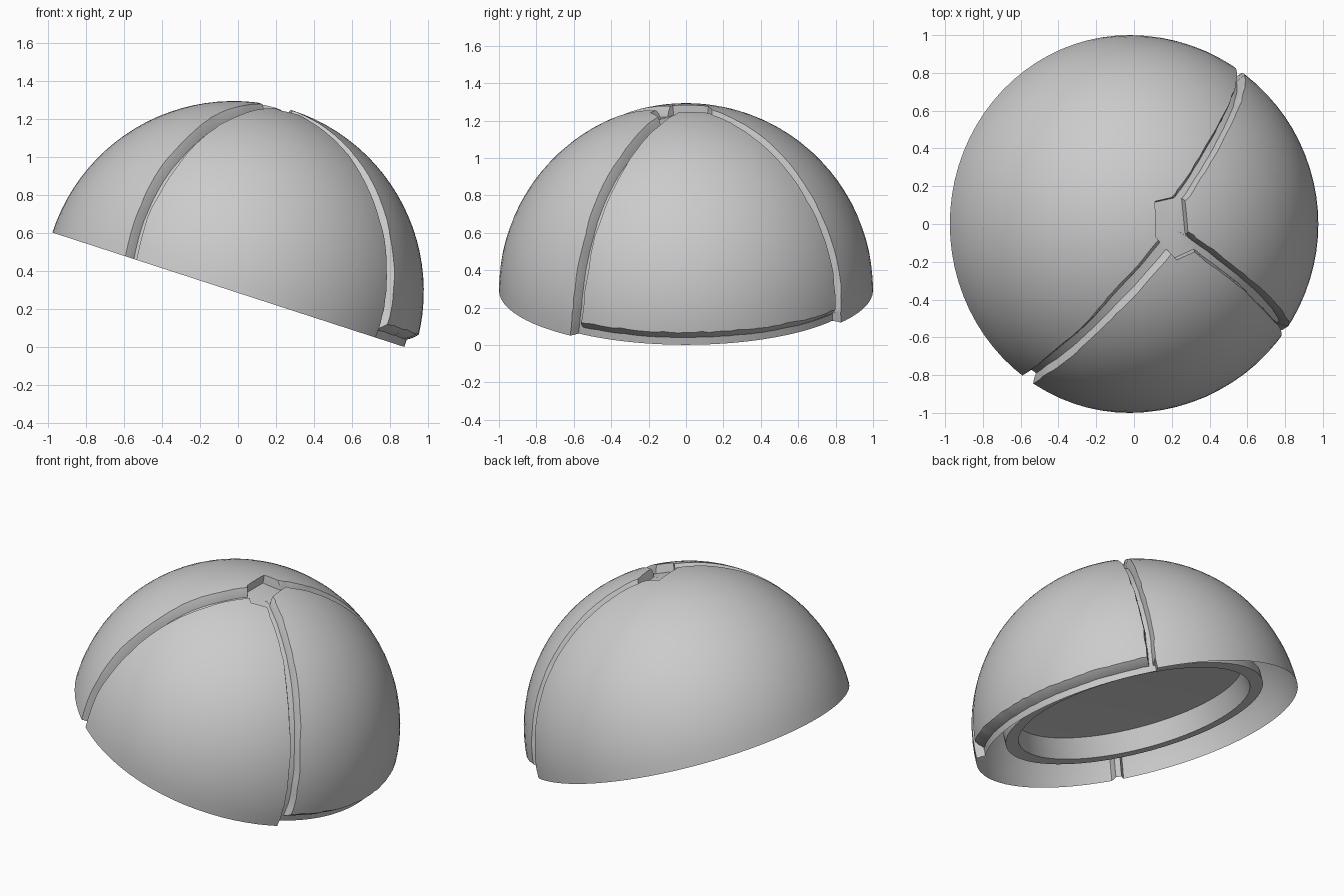
import bpy, bmesh, math, random
from mathutils import Vector, Matrix

if "Cube" in bpy.data.objects:
    bpy.data.objects.remove(bpy.data.objects["Cube"])

random.seed(4)
TILT = Matrix.Rotation(math.radians(18), 4, 'Y')
CENTRE = Vector((-0.024, 0, 0.293))
FLOOR = 0.945


def make_object(name, bm):
    bmesh.ops.recalc_face_normals(bm, faces=bm.faces)
    me = bpy.data.meshes.new(name)
    bm.to_mesh(me)
    bm.free()
    ob = bpy.data.objects.new(name, me)
    bpy.context.collection.objects.link(ob)
    return ob


def spun(name, prof, steps=80):
    """Spin a section about the tilted axis of the dome."""
    bm = bmesh.new()
    vs = [bm.verts.new((x, 0, z)) for x, z in prof]
    es = [bm.edges.new(p) for p in zip(vs, vs[1:])]
    bmesh.ops.spin(bm, geom=vs + es, cent=(0, 0, 0), axis=(0, 0, 1),
                   angle=2 * math.pi, steps=steps, use_merge=False)
    bmesh.ops.remove_doubles(bm, verts=bm.verts, dist=1e-4)
    bmesh.ops.dissolve_degenerate(bm, edges=bm.edges, dist=1e-5)
    bm.transform(TILT)
    return make_object(name, bm)


def arc(r, n=24):
    return [(r * math.sin(math.pi / 2 * i / n), r * math.cos(math.pi / 2 * i / n))
            for i in range(n + 1)]


def groove_cutter(name, pts, width, end_width, jitter=0.004):
    """Sweep a flared, tapering channel section along a path on the ball."""
    pts = [Vector(p).normalized() for p in pts]
    path = []
    for a, b in zip(pts, pts[1:]):
        path += [a.slerp(b, i / 4) for i in range(4)]
    path.append(pts[-1])
    section = [(-0.5, FLOOR), (-0.72, 0.975), (-1, 1.0), (-1.5, 1.06),
               (1.5, 1.06), (1, 1.0), (0.72, 0.975), (0.5, FLOOR)]
    bm = bmesh.new()
    rings = []
    for i, p in enumerate(path):
        tan = path[min(i + 1, len(path) - 1)] - path[max(i - 1, 0)]
        side = tan.cross(p).normalized()
        t = i / (len(path) - 1)
        w = width + (end_width - width) * t + random.uniform(-jitter, jitter)
        rings.append([bm.verts.new((p + side * s * w).normalized() * r)
                      for s, r in section])
    k = len(section)
    for a, b in zip(rings, rings[1:]):
        for j in range(k):
            bm.faces.new((a[j], a[(j + 1) % k], b[(j + 1) % k], b[j]))
    bm.faces.new(rings[0])
    bm.faces.new(rings[-1])
    return make_object(name, bm)


def junction_cutter(outline):
    """Pocket where the three grooves meet."""
    bm = bmesh.new()
    dirs = [Vector((x, y, math.sqrt(1 - x * x - y * y))) for x, y in outline]
    mid = sum(dirs, Vector()).normalized()
    lo = [bm.verts.new(d * (FLOOR + 0.002)) for d in dirs]
    hi = [bm.verts.new(d * 1.08) for d in dirs]
    cl, ch = bm.verts.new(mid * (FLOOR + 0.002)), bm.verts.new(mid * 1.08)
    for i in range(len(dirs)):
        j = (i + 1) % len(dirs)
        bm.faces.new((lo[i], lo[j], hi[j], hi[i]))
        bm.faces.new((lo[j], lo[i], cl))
        bm.faces.new((hi[i], hi[j], ch))
    return make_object("junction_cutter", bm)


shell = spun("segmented_dome_shell", arc(1) + [(0, 0)])

# Grooves between the back, front and right panels
front_left = [(.22, -.08, .97), (.08, -.25, .965), (-.08, -.42, .90), (-.18, -.53, .83),
              (-.37, -.70, .61), (-.48, -.78, .39), (-.53, -.81, .17), (-.55, -.82, -.02)]
back_right = [(.23, .10, .96), (.30, .18, .94), (.40, .34, .85), (.49, .50, .71),
              (.56, .64, .53), (.59, .74, .33), (.585, .80, .1), (.56, .81, -.17),
              (.52, .80, -.32)]
front_right = [(.27, -.06, .96), (.36, -.12, .92), (.48, -.21, .85), (.62, -.32, .71),
               (.75, -.45, .46), (.81, -.54, .11), (.80, -.57, -.1), (.76, -.59, -.24),
               (.72, -.60, -.36)]
# Step along the bottom edge of the right panel
lip = [TILT @ Vector((math.cos(a), math.sin(a), 0))
       for a in (math.radians(-37 + 93 * i / 10) for i in range(11))]

cutters = [
    groove_cutter("front_left_cutter", front_left, 0.055, 0.03),
    groove_cutter("back_right_cutter", back_right, 0.035, 0.025),
    groove_cutter("front_right_cutter", front_right, 0.038, 0.03),
    groove_cutter("lip_cutter", lip, 0.09, 0.085),
    junction_cutter([(.135, .12), (.29, .155), (.31, -.05), (.36, -.14),
                     (.25, -.19), (.14, -.07)]),
]

# Carve the grooves
bpy.context.view_layer.objects.active = shell
shell.select_set(True)
for c in cutters:
    mod = shell.modifiers.new(c.name, 'BOOLEAN')
    mod.object, mod.operation, mod.solver = c, 'DIFFERENCE', 'EXACT'
    bpy.ops.object.modifier_apply(modifier=mod.name)
    bpy.data.objects.remove(c)

# Open the underside so the shell is a thin skin
axis = TILT.to_3x3() @ Vector((0, 0, 1))
bm = bmesh.new()
bm.from_mesh(shell.data)
base = [f for f in bm.faces if all(abs(v.co.dot(axis)) < 1e-3 for v in f.verts)]
bmesh.ops.delete(bm, geom=base, context='FACES')
bm.to_mesh(shell.data)
bm.free()

# Inner ring rim and shallow ceiling, set slightly up inside the shell
lining = spun("inner_lining", [(0.8, 0.13), (0.8, 0.07), (0.72, 0.07), (0.7, 0.2),
                               (0.35, 0.22), (0, 0.22)])

for ob in (shell, lining):
    ob.data.transform(Matrix.Translation(CENTRE))
    ob.select_set(True)
bpy.ops.object.shade_smooth_by_angle(angle=math.radians(25))
